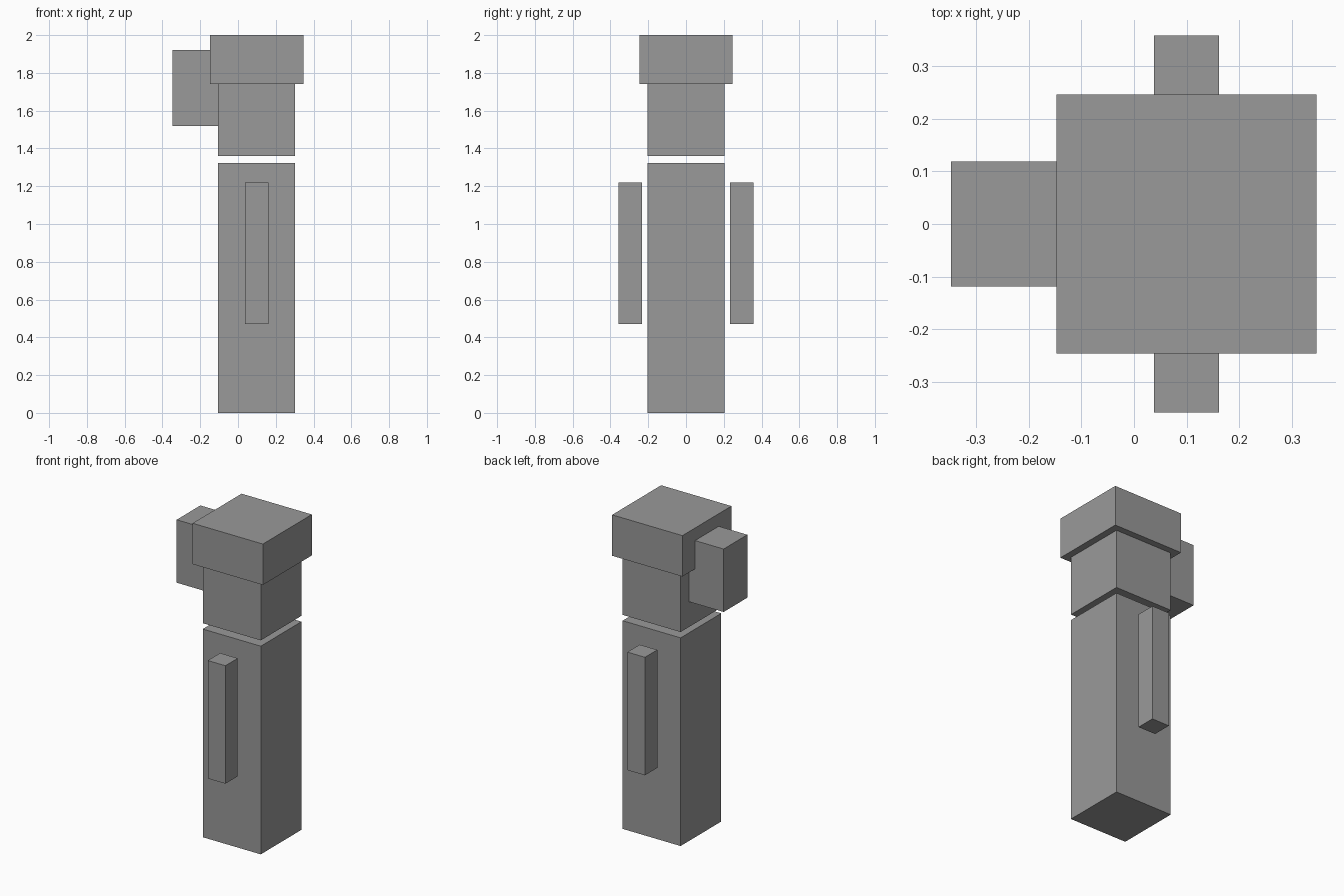
import bpy
from mathutils import Vector

cube = bpy.data.objects.get("Cube")
if cube:
    bpy.data.objects.remove(cube, do_unlink=True)

# One plain grey material for every part
GREY = (0.32, 0.32, 0.32, 1.0)
grey = bpy.data.materials.new("plain_grey")
grey.use_nodes = True
grey.diffuse_color = GREY
shader = next(n for n in grey.node_tree.nodes if n.type == 'BSDF_PRINCIPLED')
shader.inputs["Base Color"].default_value = GREY


def box(name, low, high):
    """Add a box spanning two opposite corners."""
    low, high = Vector(low), Vector(high)
    bpy.ops.mesh.primitive_cube_add(size=1, location=(low + high) / 2)
    part = bpy.context.object
    part.name = name
    part.scale = high - low
    bpy.ops.object.transform_apply(location=False, rotation=False, scale=True)
    part.data.materials.append(grey)
    return part


# Tall body, with the head floating just above it
box("body", (-0.105, -0.204, 0), (0.303, 0.204, 1.323))
box("head", (-0.105, -0.204, 1.36), (0.303, 0.204, 1.74))

# Wide cap on the head
box("cap", (-0.147, -0.246, 1.74), (0.347, 0.246, 2))

# Block projecting from the side of the head
box("side_block", (-0.348, -0.119, 1.52), (-0.105, 0.119, 1.92))

# Pair of slim arms, held clear of the body
for name, side in (("front_arm", -1), ("back_arm", 1)):
    inner, outer = side * 0.234, side * 0.358
    box(name, (0.038, min(inner, outer), 0.47), (0.162, max(inner, outer), 1.22))
